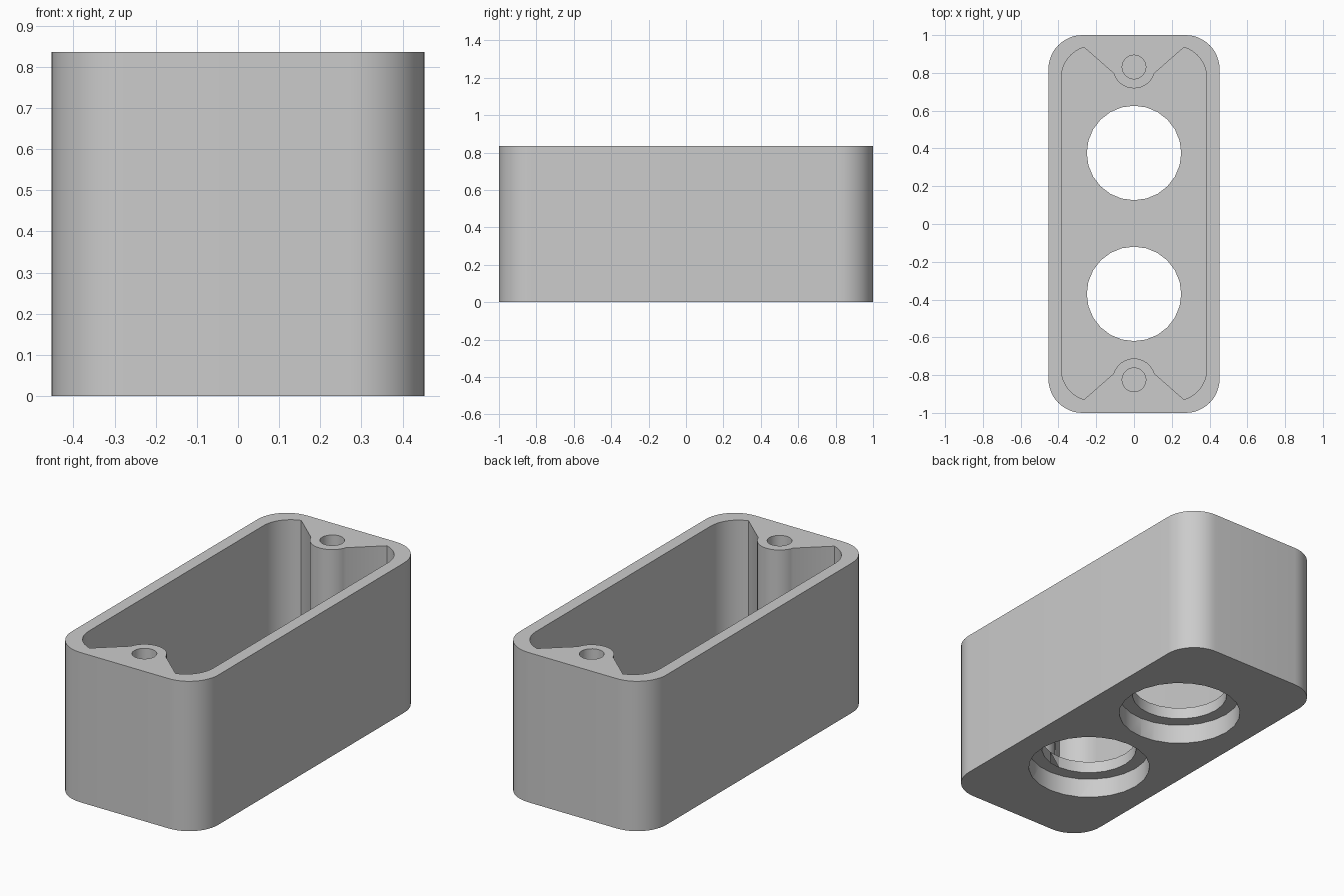
import bpy, bmesh
from math import sin, cos, radians

if "Cube" in bpy.data.objects:
    bpy.data.objects.remove(bpy.data.objects["Cube"], do_unlink=True)

HEIGHT, FLOOR = 0.836, 0.175
HALF_X, HALF_Y, CORNER = 0.453, 1.0, 0.18
SHIFT = 0.003                      # cavity sits slightly towards the back
HOLE_Y, BOSS_Y = 0.373, 0.828


def arc(cx, cy, r, start, end, steps):
    angles = [radians(start + (end - start) * i / steps) for i in range(steps + 1)]
    return [(cx + r * cos(a), cy + r * sin(a)) for a in angles]


def prism(name, outline, z0, z1):
    """Extrude a closed outline between two heights."""
    bm = bmesh.new()
    base = bm.faces.new([bm.verts.new((x, y, z0)) for x, y in outline])
    top = bmesh.ops.extrude_face_region(bm, geom=[base])["geom"]
    verts = [v for v in top if isinstance(v, bmesh.types.BMVert)]
    bmesh.ops.translate(bm, verts=verts, vec=(0, 0, z1 - z0))
    bmesh.ops.recalc_face_normals(bm, faces=bm.faces)
    mesh = bpy.data.meshes.new(name)
    bm.to_mesh(mesh)
    bm.free()
    obj = bpy.data.objects.new(name, mesh)
    bpy.context.collection.objects.link(obj)
    return obj


def disc(name, y, r, z0, z1, sides):
    return prism(name, arc(0, y, r, 0, 360, sides)[:-1], z0, z1)


# Outer block with rounded vertical corners
outline = []
for k, (sx, sy) in enumerate([(1, 1), (-1, 1), (-1, -1), (1, -1)]):
    outline += arc(sx * (HALF_X - CORNER), sy * (HALF_Y - CORNER), CORNER,
                   90 * k, 90 * k + 90, 12)
housing = prism("housing", outline, 0, HEIGHT)

# Cavity outline: rounded corner, sloping web, then half of the screw boss
quarter = arc(0.215, 0.77, 0.17, 0, 73, 8) + arc(0, BOSS_Y, 0.113, -17, -90, 8)
back = quarter + [(-x, y) for x, y in reversed(quarter[:-1])]
cavity = [(x, y + SHIFT) for x, y in back + [(-x, -y) for x, y in back]]
cutters = [prism("cavity_cutter", cavity, FLOOR, HEIGHT + 0.1)]

# Stepped floor openings and blind screw holes
for side in (-1, 1):
    y = side * HOLE_Y + SHIFT
    cutters += [
        disc("opening_cutter", y, 0.25, -0.1, FLOOR + 0.1, 24),
        disc("recess_cutter", y, 0.32, -0.1, 0.11, 24),
        disc("screw_hole_cutter", side * BOSS_Y + SHIFT, 0.063, 0.3, HEIGHT + 0.1, 24),
    ]

for cutter in cutters:
    cutter.hide_render = True
    mod = housing.modifiers.new(cutter.name, "BOOLEAN")
    mod.operation = "DIFFERENCE"
    mod.solver = "EXACT"
    mod.object = cutter

# Bake the cuts and drop the cutters
graph = bpy.context.evaluated_depsgraph_get()
housing_mesh = bpy.data.meshes.new_from_object(housing.evaluated_get(graph))
housing.modifiers.clear()
housing.data = housing_mesh
for cutter in cutters:
    bpy.data.objects.remove(cutter, do_unlink=True)

# Plain grey material
grey = bpy.data.materials.new("light_grey")
grey.use_nodes = True
colour = (0.6, 0.6, 0.6, 1)
grey.diffuse_color = colour
grey.node_tree.nodes["Principled BSDF"].inputs["Base Color"].default_value = colour
housing.data.materials.clear()
housing.data.materials.append(grey)

for obj in bpy.context.selected_objects:
    obj.select_set(False)
housing.select_set(True)
bpy.context.view_layer.objects.active = housing
bpy.ops.object.shade_smooth_by_angle(angle=radians(30))
